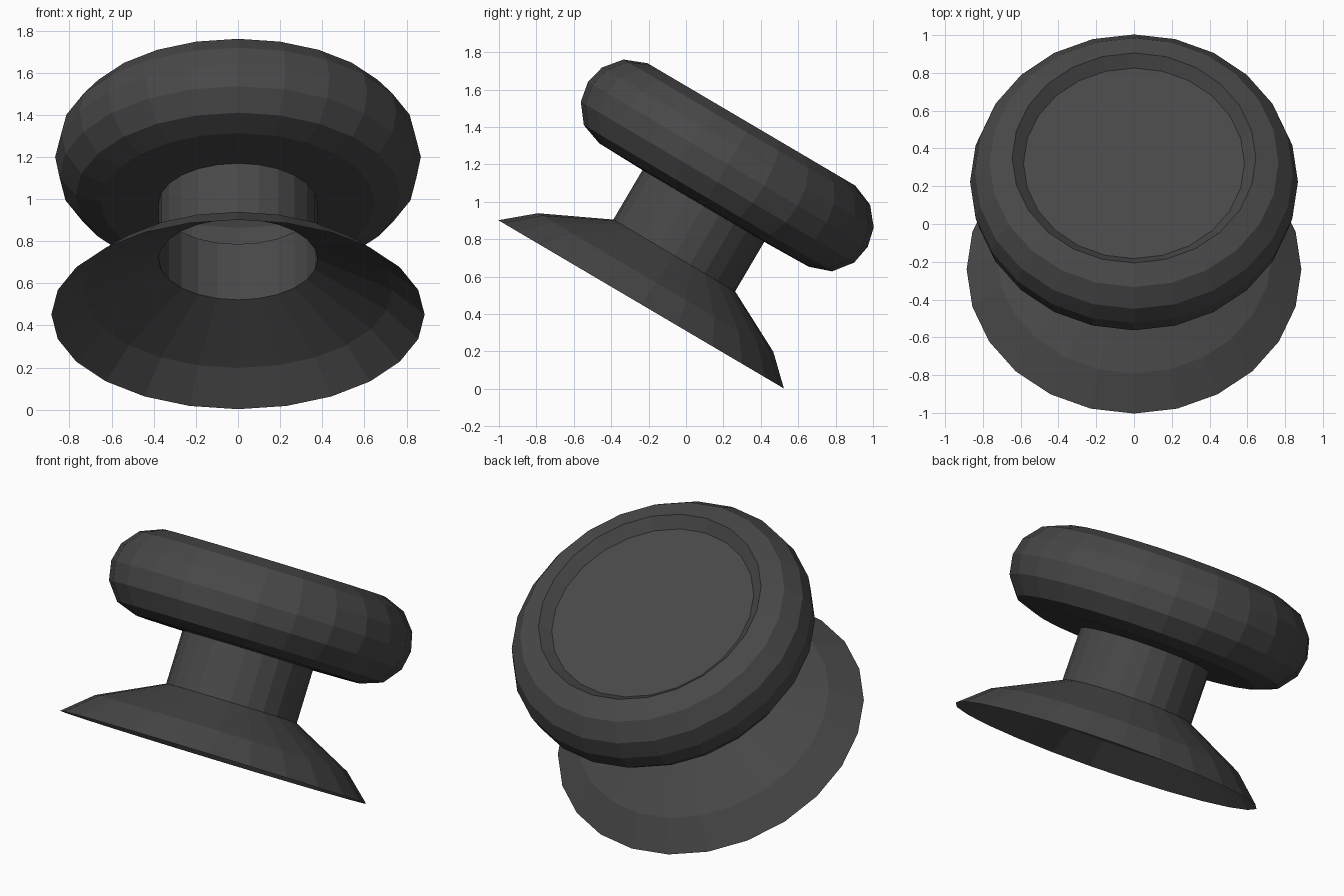
import bpy, bmesh, math
from mathutils import Matrix

if "Cube" in bpy.data.objects:
    bpy.data.objects.remove(bpy.data.objects["Cube"])

SIDES = 24
rubber = bpy.data.materials.new("dark_grey_rubber")
rubber.diffuse_color = (0.065, 0.065, 0.065, 1)
rubber.use_nodes = True
rubber.node_tree.nodes["Principled BSDF"].inputs["Base Color"].default_value = rubber.diffuse_color

# whole control leans towards +y
TILT = Matrix.Translation((0, -0.24, 0.452)) @ Matrix.Rotation(math.radians(-30.5), 4, 'X')


def lathe(name, profile, close_end=False):
    """Revolve (radius, height, y offset) rings into an open flat-faced shell."""
    bm = bmesh.new()
    rings = []
    for r, h, off in profile:
        ring = []
        for j in range(SIDES):
            a = 2 * math.pi * j / SIDES
            ring.append(bm.verts.new((r * math.cos(a), r * math.sin(a) + off, h)))
        rings.append(ring)
    for lo, hi in zip(rings, rings[1:]):
        for j in range(SIDES):
            k = (j + 1) % SIDES
            bm.faces.new((lo[j], lo[k], hi[k], hi[j]))
    if close_end:
        bm.faces.new(rings[-1])
    bm.transform(TILT)
    mesh = bpy.data.meshes.new(name)
    bm.to_mesh(mesh)
    bm.free()
    mesh.materials.append(rubber)
    obj = bpy.data.objects.new(name, mesh)
    bpy.context.collection.objects.link(obj)
    return obj


OFF = 0.02

# flared skirt, hollow and open underneath
lathe("base_skirt", [(0.886, 0.0, 0.0), (0.73, 0.14, 0.008), (0.378, 0.315, OFF)])

# hollow neck
lathe("stem", [(0.378, 0.315, OFF), (0.378, 0.622, OFF)])

# rounded thumb cap with a shallow dished top
lathe("thumb_cap", [(r, h, OFF) for r, h in (
    (0.378, 0.622), (0.65, 0.628), (0.77, 0.67), (0.848, 0.77), (0.868, 0.88),
    (0.843, 0.985), (0.765, 1.08), (0.645, 1.128), (0.585, 1.072))], close_end=True)
